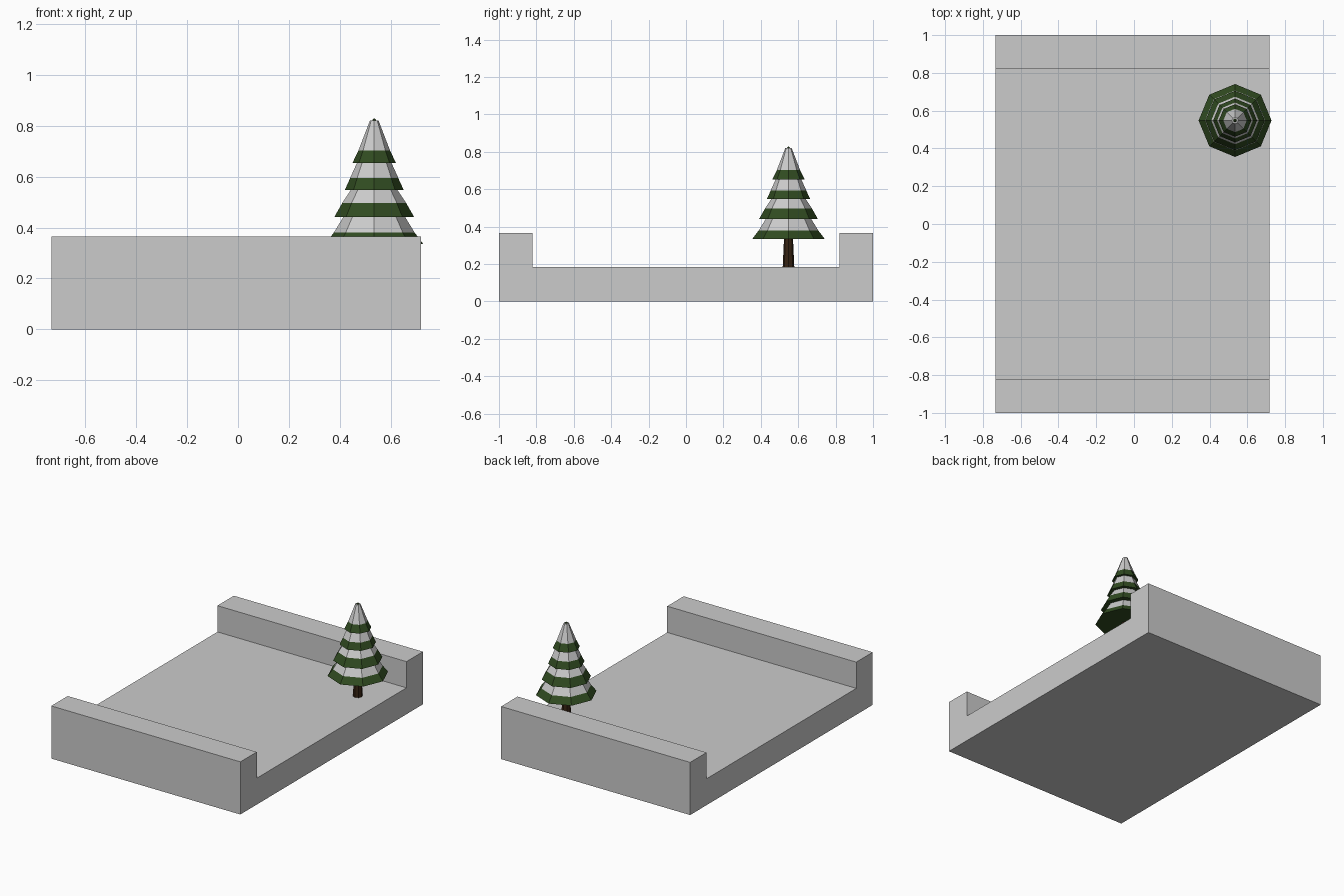
import bpy, bmesh, math

if "Cube" in bpy.data.objects:
    bpy.data.objects.remove(bpy.data.objects["Cube"])

TREE = (0.535, 0.548)


def material(name, rgb):
    m = bpy.data.materials.new(name)
    m.diffuse_color = (*rgb, 1)
    m.use_nodes = True
    m.node_tree.nodes["Principled BSDF"].inputs["Base Color"].default_value = m.diffuse_color
    return m


def finish(name, bm, mat=None, loc=(0, 0, 0)):
    bmesh.ops.recalc_face_normals(bm, faces=bm.faces)
    mesh = bpy.data.meshes.new(name)
    bm.to_mesh(mesh)
    bm.free()
    if mat:
        mesh.materials.append(mat)
    ob = bpy.data.objects.new(name, mesh)
    ob.location = loc
    bpy.context.collection.objects.link(ob)
    return ob


def lathe(name, profile, mat, sides=8):
    """Low-poly turned solid from (radius, z) rings, capped at both ends."""
    bm = bmesh.new()
    rings = [[bm.verts.new((r * math.cos(k * math.tau / sides),
                            r * math.sin(k * math.tau / sides), z))
              for k in range(sides)] for r, z in profile]
    for a, b in zip(rings, rings[1:]):
        for k in range(sides):
            n = (k + 1) % sides
            bm.faces.new((a[k], a[n], b[n], b[k]))
    bm.faces.new(rings[0][::-1])
    bm.faces.new(rings[-1])
    return finish(name, bm, mat, (*TREE, 0))


# Ground slab with a raised wall along front and back: U profile run along x
half = [(1.0, 0.0), (1.0, 0.365), (0.82, 0.365), (0.82, 0.183)]
outline = half + [(-y, z) for y, z in reversed(half)]
bm = bmesh.new()
face = bm.faces.new([bm.verts.new((-0.732, y, z)) for y, z in outline])
ext = bmesh.ops.extrude_face_region(bm, geom=[face], use_keep_orig=True)
bmesh.ops.translate(bm, vec=(1.45, 0, 0),
                    verts=[g for g in ext["geom"] if isinstance(g, bmesh.types.BMVert)])
finish("walled_ground", bm)

green = material("needles", (0.03, 0.07, 0.015))
brown = material("bark", (0.035, 0.016, 0.006))
white = material("snow", (0.8, 0.8, 0.8))

# Trunk
lathe("trunk", [(0.031, 0.183), (0.023, 0.36)], brown)

# Tiers: rim radius, rim z, snow edge radius, snow edge z, snow top radius, snow top z
tiers = [
    (0.193, 0.335, 0.160, 0.378, 0.116, 0.450),
    (0.157, 0.441, 0.126, 0.496, 0.086, 0.556),
    (0.116, 0.547, 0.095, 0.594, 0.064, 0.662),
    (0.086, 0.653, 0.062, 0.703, 0.017, 0.820),
]
for i, (r0, z0, r1, z1, r2, z2) in enumerate(tiers, 1):
    lathe(f"branch_tier_{i}", [(r0, z0), (r1 - 0.002, z1 + 0.003)], green)
    lathe(f"snow_tier_{i}", [(r1, z1), (r2, z2)], white)

# Tree tip
lathe("tree_tip", [(0.010, 0.818), (0.003, 0.828)], green)
